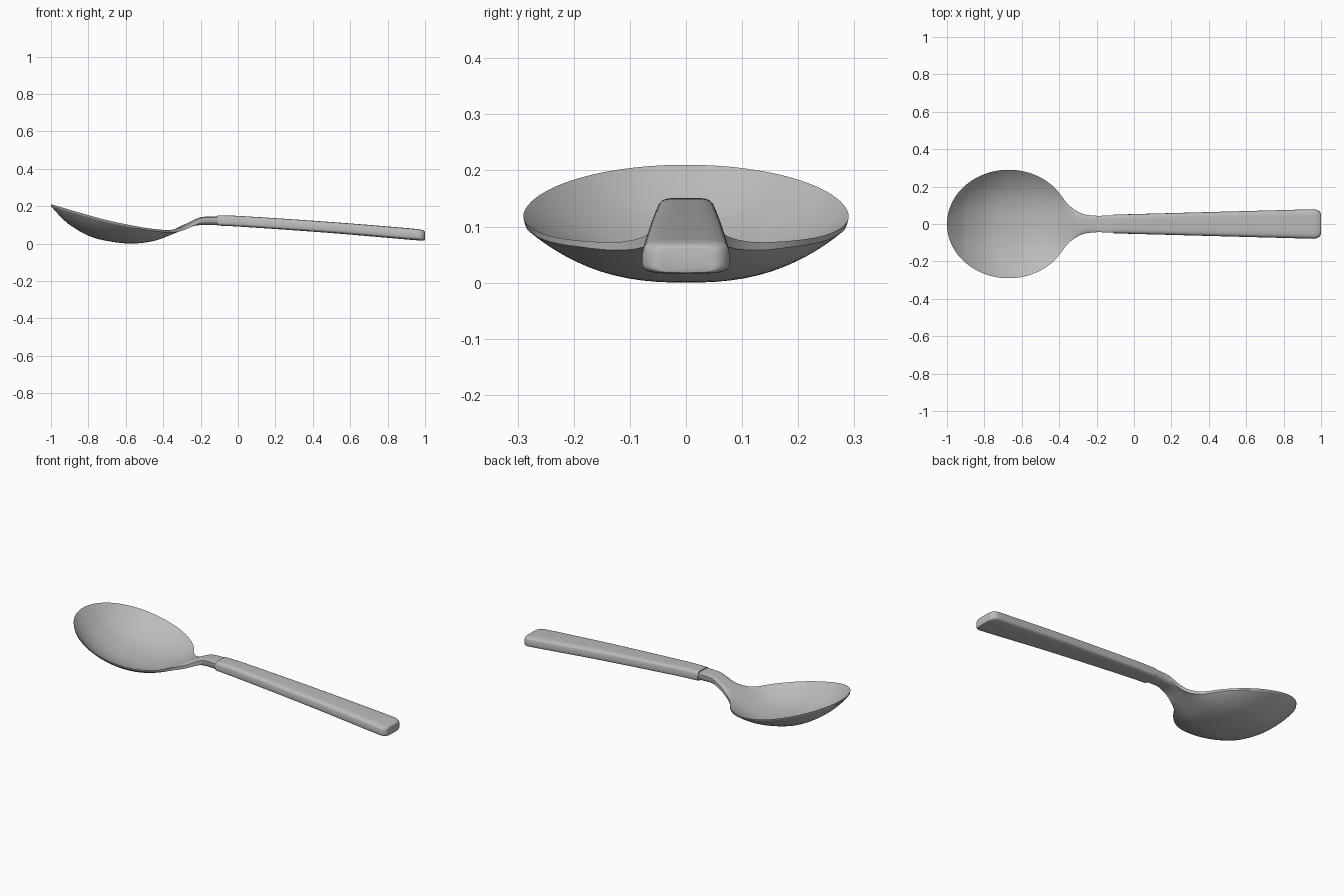
import bpy
import bmesh
import math

cube = bpy.data.objects.get("Cube")
if cube:
    bpy.data.objects.remove(cube, do_unlink=True)

steel = bpy.data.materials.new("brushed grey steel")
steel.use_nodes = True
grey = (0.5, 0.5, 0.5, 1)
steel.diffuse_color = grey
steel.node_tree.nodes["Principled BSDF"].inputs["Base Color"].default_value = grey


def smooth_curve(keys):
    """Return a function that runs smoothly through (x, value) keys."""
    last = len(keys) - 1

    def slope(i):
        (xa, va), (xb, vb) = keys[max(i - 1, 0)], keys[min(i + 1, last)]
        return (vb - va) / (xb - xa)

    def value(x):
        i = 0
        while i < last - 1 and x > keys[i + 1][0]:
            i += 1
        (xa, va), (xb, vb) = keys[i], keys[i + 1]
        h = xb - xa
        t = min(max((x - xa) / h, 0), 1)
        ease = t * t * (3 - 2 * t)
        return (va + (vb - va) * ease + h * slope(i) * t * (1 - t) ** 2
                - h * slope(i + 1) * t * t * (1 - t))
    return value


def loft(name, sections, crease=40):
    """Skin a list of closed sections, each a list of points, and cap the ends."""
    bm = bmesh.new()
    rings = [[bm.verts.new(p) for p in section] for section in sections]
    for a, b in zip(rings, rings[1:]):
        for i in range(len(a)):
            j = (i + 1) % len(a)
            bm.faces.new((a[i], a[j], b[j], b[i]))
    bm.faces.new(rings[0])
    bm.faces.new(rings[-1])
    bmesh.ops.remove_doubles(bm, verts=bm.verts, dist=0.0002)
    bmesh.ops.recalc_face_normals(bm, faces=bm.faces)
    mesh = bpy.data.meshes.new(name)
    bm.to_mesh(mesh)
    bm.free()
    mesh.materials.append(steel)
    obj = bpy.data.objects.new(name, mesh)
    bpy.context.collection.objects.link(obj)
    bpy.ops.object.select_all(action="DESELECT")
    obj.select_set(True)
    bpy.context.view_layer.objects.active = obj
    bpy.ops.object.shade_smooth_by_angle(angle=math.radians(crease))
    return obj


# Bowl and neck: edge height, underside, inner floor and neck half width
edge_height = smooth_curve([(-1, .21), (-.8, .152), (-.67, .118), (-.5, .085),
                            (-.4, .073), (-.36, .073), (-.3, .087), (-.25, .112),
                            (-.2, .136), (-.16, .14), (-.1, .14)])
underside = smooth_curve([(-1, .2), (-.95, .145), (-.9, .1), (-.8, .042),
                          (-.7, .014), (-.57, 0), (-.45, .014), (-.35, .05),
                          (-.25, .09), (-.2, .099), (-.1, .098)])
floor_lift = smooth_curve([(-1, .01), (-.5, .011), (-.43, .015), (-.37, .02),
                           (-.3, .025), (-.25, .03), (-.2, .042), (-.1, .047)])
neck_width = smooth_curve([(-.38, .138), (-.36, .112), (-.33, .085), (-.3, .066),
                           (-.27, .053), (-.23, .046), (-.19, .044), (-.1, .046)])


def bowl_section(x, half=16):
    if x < -.38:
        width = .29 * math.sqrt(max(0, 1 - ((x + .67) / .33) ** 2))
    else:
        width = neck_width(x)
    low, edge = underside(x), edge_height(x)
    floor = low + floor_lift(x)
    neck = min(max((x + .42) / .2, 0), 1)
    lip_bottom = edge - .011 - .014 * neck
    power = 2.5 + 2 * neck
    ts = [math.sin(math.pi * i / (2 * half)) for i in range(-half, half + 1)]
    top = [(x, width * t, floor + (edge - floor) * abs(t) ** power) for t in ts]
    bottom = [(x, width * t * .99, low + (lip_bottom - low) * abs(t) ** power)
              for t in reversed(ts)]
    return top + bottom


steps = 70
loft("bowl_and_neck",
     [bowl_section(-1 + .9 * (i / steps) ** 2) for i in range(steps + 1)])

# Handle: a tapering bar with rounded edges and a rounded far end
handle_top = smooth_curve([(-.11, .151), (0, .148), (.5, .115), (.9, .083), (1, .073)])
handle_bottom = smooth_curve([(-.11, .096), (0, .091), (.5, .056), (.9, .022), (1, .014)])


def handle_section(x, count=48):
    width = .05 + .03 * (x + .11) / 1.11
    inset = 0
    radius = .04
    if x > 1 - radius:
        inset = 1 - math.sqrt(max(0, 1 - ((x - 1 + radius) / radius) ** 2))
    width -= inset * .032
    top, bottom = handle_top(x) - inset * .011, handle_bottom(x) + inset * .005
    ring = []
    for i in range(count):
        a = 2 * math.pi * i / count
        c, s = math.cos(a), math.sin(a)
        y = math.copysign(abs(c) ** .42, c)
        z = math.copysign(abs(s) ** .42, s)
        taper = 1 - .06 * max(z, 0)
        ring.append((x, width * taper * y, (top + bottom) / 2 + z * (top - bottom) / 2))
    return ring


stations = [-.11 + 1.07 * i / 24 for i in range(25)]
stations += [.96 + .04 * math.sin(math.pi * i / 16) for i in range(1, 9)]
loft("handle", [handle_section(x) for x in stations])
